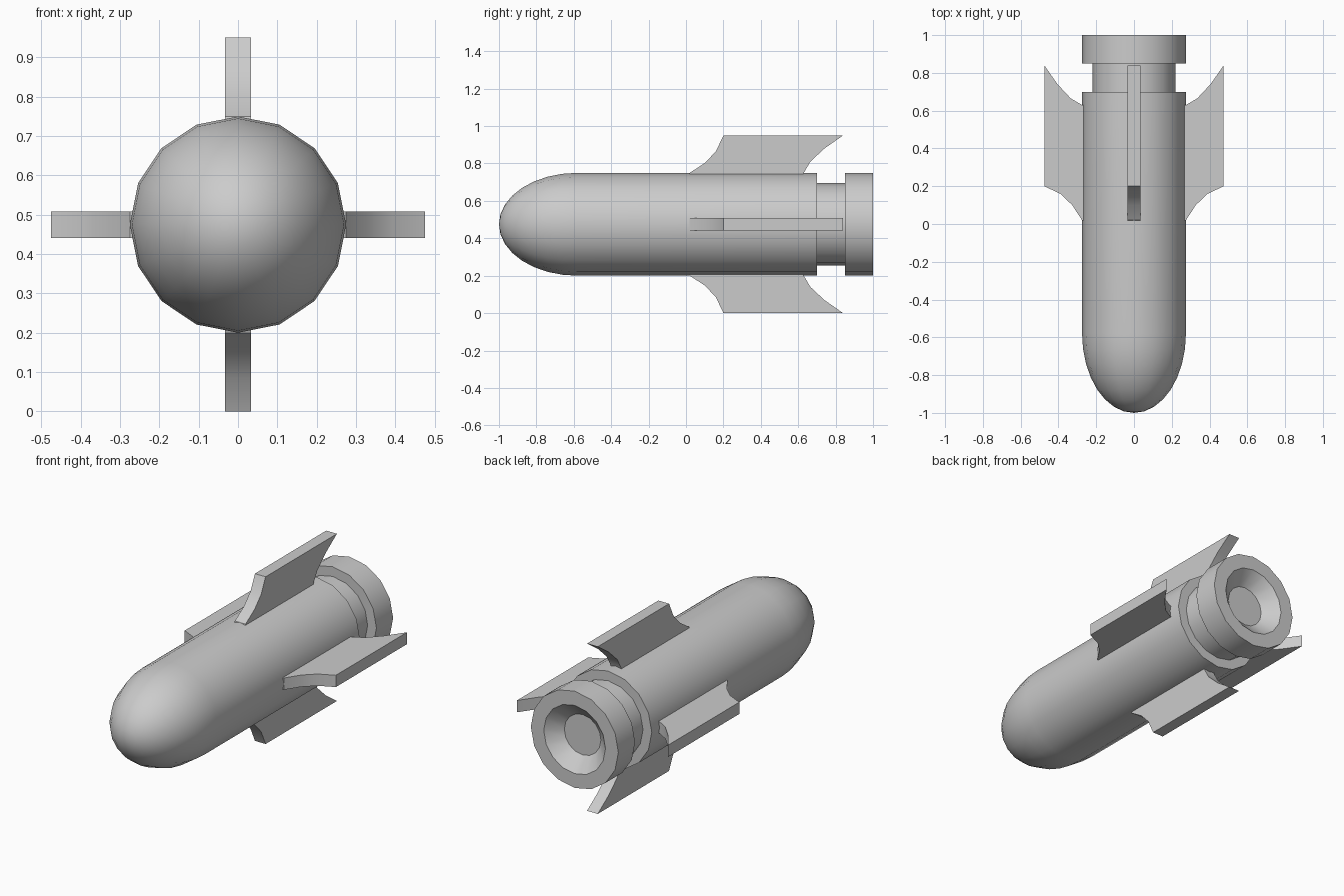
import bpy, bmesh
from math import sin, cos, pi, radians
from mathutils import Matrix, Vector

if "Cube" in bpy.data.objects:
    bpy.data.objects.remove(bpy.data.objects["Cube"])

AXIS_Z, R, SIDES = 0.475, 0.275, 16


def finish(name, bm, angle=35):
    bmesh.ops.remove_doubles(bm, verts=bm.verts, dist=1e-5)
    bmesh.ops.recalc_face_normals(bm, faces=bm.faces)
    mesh = bpy.data.meshes.new(name)
    bm.to_mesh(mesh)
    bm.free()
    obj = bpy.data.objects.new(name, mesh)
    bpy.context.collection.objects.link(obj)
    bpy.ops.object.select_all(action='DESELECT')
    obj.select_set(True)
    bpy.context.view_layer.objects.active = obj
    bpy.ops.object.shade_smooth_by_angle(angle=radians(angle))
    return obj


def lathe(name, profile, sides=SIDES):
    """Revolve (y, radius) points around the long axis."""
    bm = bmesh.new()
    rings = []
    for y, r in profile:
        rings.append([bm.verts.new((r * sin(2 * pi * i / sides), y,
                                    AXIS_Z + r * cos(2 * pi * i / sides)))
                      for i in range(sides)])
    for a, b in zip(rings, rings[1:]):
        for i in range(sides):
            j = (i + 1) % sides
            bm.faces.new((a[i], a[j], b[j], b[i]))
    if profile[-1][1] > 0:
        bm.faces.new(rings[-1])
    return finish(name, bm)


# Rounded nose, straight body, recessed neck, tail collar and nozzle recess
nose = [(-0.58 - 0.42 * cos(t * pi / 16), R * sin(t * pi / 16)) for t in range(9)]
tail = [(0.70, R), (0.70, 0.22), (0.85, 0.22), (0.85, R), (1.0, R),
        (1.0, 0.194), (0.928, 0.115)]
lathe("rocket_body", nose + tail)

# Four swept fins with concave leading and trailing edges
FIN = [(0.01, 0.25), (0.02, 0.275), (0.10, 0.327), (0.16, 0.39), (0.20, 0.475),
       (0.84, 0.475), (0.74, 0.405), (0.665, 0.335), (0.63, 0.275), (0.625, 0.25)]
for k, name in enumerate(("top_fin", "right_fin", "bottom_fin", "left_fin")):
    bm = bmesh.new()
    face = bm.faces.new([bm.verts.new((-0.0335, y, r)) for y, r in FIN])
    ext = bmesh.ops.extrude_face_region(bm, geom=[face])
    moved = [v for v in ext["geom"] if isinstance(v, bmesh.types.BMVert)]
    bmesh.ops.translate(bm, verts=moved, vec=(0.067, 0, 0))
    turn = Matrix.Translation(Vector((0, 0, AXIS_Z))) @ Matrix.Rotation(k * pi / 2, 4, 'Y')
    bmesh.ops.transform(bm, matrix=turn, verts=bm.verts)
    finish(name, bm)
